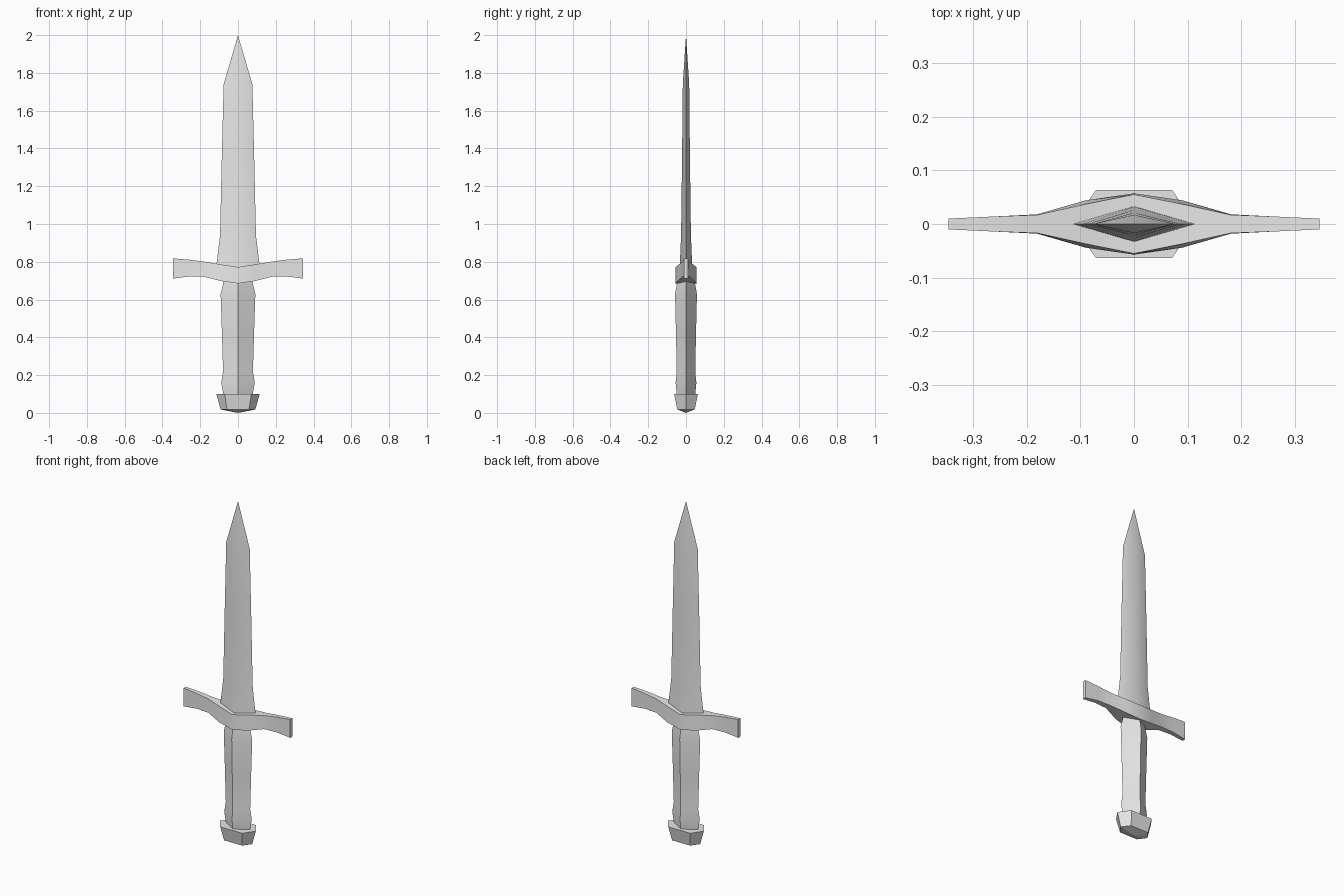
import bpy, bmesh, math

if "Cube" in bpy.data.objects:
    bpy.data.objects.remove(bpy.data.objects["Cube"])

steel = bpy.data.materials.new("light_grey")
steel.diffuse_color = (0.8, 0.8, 0.8, 1)
steel.use_nodes = True
steel.node_tree.nodes["Principled BSDF"].inputs["Base Color"].default_value = steel.diffuse_color


def loft(name, rings, smooth=35):
    """Skin a list of rings; a ring of one point closes to an apex."""
    bm = bmesh.new()
    loops = [[bm.verts.new(p) for p in r] for r in rings]
    for a, b in zip(loops, loops[1:]):
        n = max(len(a), len(b))
        for i in range(n):
            j = (i + 1) % n
            if len(a) == 1:
                bm.faces.new((a[0], b[j], b[i]))
            elif len(b) == 1:
                bm.faces.new((a[i], a[j], b[0]))
            else:
                bm.faces.new((a[i], a[j], b[j], b[i]))
    for end in (loops[0], loops[-1]):
        if len(end) > 2:
            bm.faces.new(end)
    bmesh.ops.recalc_face_normals(bm, faces=bm.faces)
    me = bpy.data.meshes.new(name)
    bm.to_mesh(me)
    bm.free()
    me.materials.append(steel)
    ob = bpy.data.objects.new(name, me)
    bpy.context.collection.objects.link(ob)
    bpy.ops.object.select_all(action='DESELECT')
    ob.select_set(True)
    bpy.context.view_layer.objects.active = ob
    bpy.ops.object.shade_smooth_by_angle(angle=math.radians(smooth))
    return ob


def diamond(z, w, t):
    return [(w, 0, z), (0, t, z), (-w, 0, z), (0, -t, z)]


def hexagon(z, w, flat, t):
    return [(w, 0, z), (flat, t, z), (-flat, t, z),
            (-w, 0, z), (-flat, -t, z), (flat, -t, z)]


# Blade: diamond section, flared at the guard, tapering to a point
loft("blade", [diamond(0.74, 0.118, 0.034), diamond(0.80, 0.112, 0.032),
               diamond(0.94, 0.095, 0.026), diamond(1.34, 0.086, 0.021),
               diamond(1.74, 0.076, 0.017), [(0, 0, 2.0)]])

# Grip: diamond section with a swell at each end
loft("grip", [diamond(*s) for s in [
    (0.09, 0.076, 0.048), (0.16, 0.089, 0.055), (0.22, 0.079, 0.049),
    (0.42, 0.085, 0.053), (0.63, 0.092, 0.058), (0.70, 0.074, 0.045)]])

# Crossguard: stations of x, bottom z, top z, bottom and top half depth
half = [(0.0, 0.685, 0.772, 0.057, 0.055), (0.09, 0.698, 0.786, 0.044, 0.037),
        (0.18, 0.721, 0.801, 0.018, 0.017), (0.26, 0.722, 0.811, 0.014, 0.014),
        (0.345, 0.711, 0.818, 0.010, 0.010)]
stations = [(-s[0],) + s[1:] for s in half[:0:-1]] + half
loft("crossguard", [[(x, -db, b), (x, db, b), (x, dt, t), (x, -dt, t)]
                    for x, b, t, db, dt in stations])

# Pommel: six-sided, narrowing downwards to a shallow point
loft("pommel", [[(0, 0, 0.0)], hexagon(0.018, 0.092, 0.058, 0.046),
                hexagon(0.10, 0.115, 0.071, 0.063)], smooth=10)
